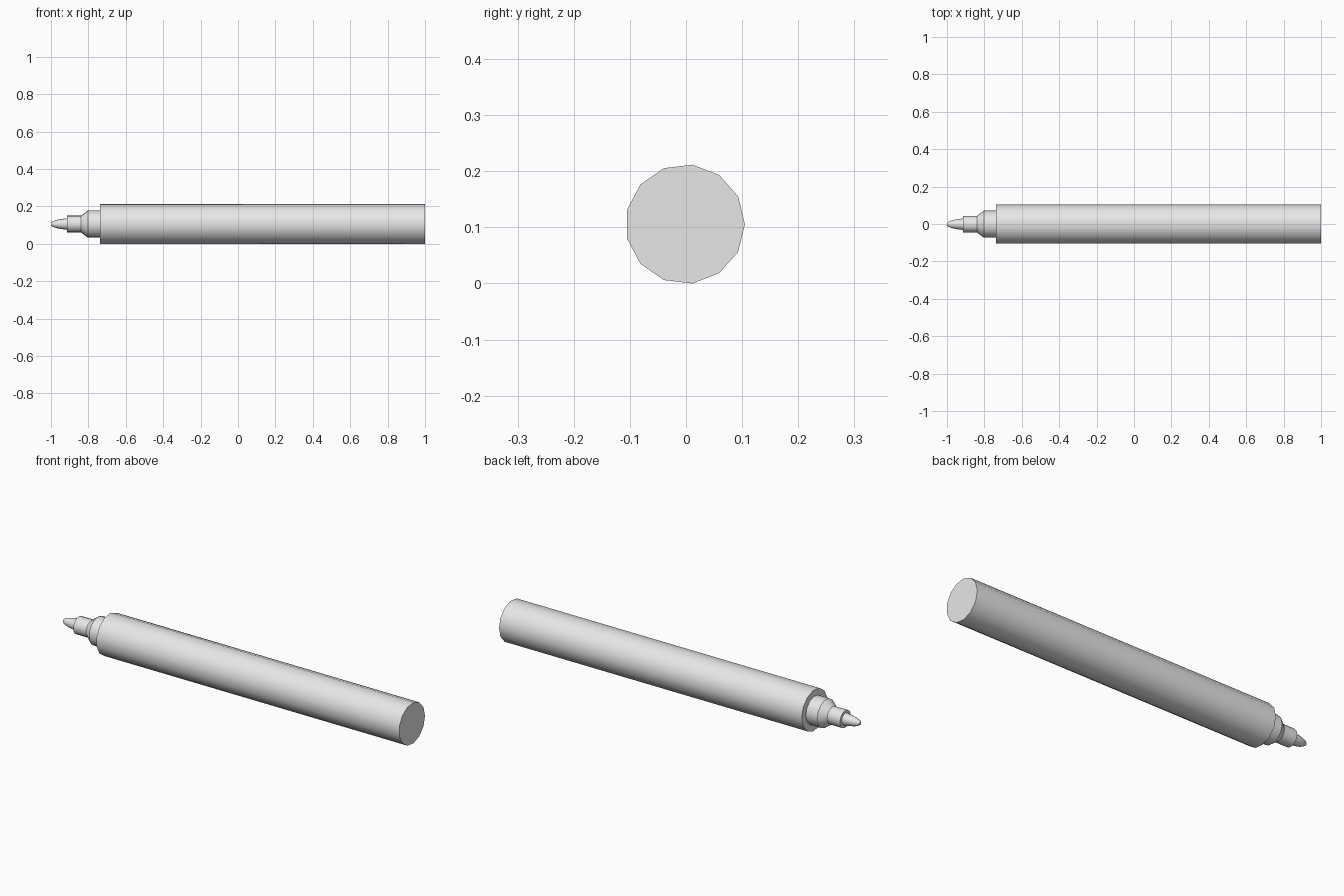
import bpy, bmesh, math

cube = bpy.data.objects.get("Cube")
if cube:
    bpy.data.objects.remove(cube, do_unlink=True)

SIDES = 13
CENTRE_Y, CENTRE_Z = -0.0016, 0.1058

grey = bpy.data.materials.new("light_grey")
grey.use_nodes = True
grey.diffuse_color = (0.8, 0.8, 0.8, 1)
grey.node_tree.nodes["Principled BSDF"].inputs["Base Color"].default_value = (0.8, 0.8, 0.8, 1)


def turned_part(name, profile, cap_start=False, cap_end=False):
    """Lathe (x, radius) points, ordered from tip to tail, around the pen axis."""
    bm = bmesh.new()
    rings = []
    for x, r in profile:
        angles = [math.tau * j / SIDES for j in range(SIDES)]
        rings.append([bm.verts.new((x, r * math.cos(a), r * math.sin(a))) for a in angles])
    for a, b in zip(rings, rings[1:]):
        for j in range(SIDES):
            k = (j + 1) % SIDES
            bm.faces.new((a[j], a[k], b[k], b[j]))
    if cap_start:
        bm.faces.new(rings[0][::-1])
    if cap_end:
        bm.faces.new(rings[-1])
    mesh = bpy.data.meshes.new(name)
    bm.to_mesh(mesh)
    bm.free()
    mesh.materials.append(grey)
    mesh.shade_smooth()
    mesh.set_sharp_from_angle(angle=math.radians(32))
    obj = bpy.data.objects.new(name, mesh)
    obj.location = (0, CENTRE_Y, CENTRE_Z)
    bpy.context.collection.objects.link(obj)


# Rounded writing nib
turned_part("nib", [(-1, 0.007), (-0.99, 0.015), (-0.97, 0.022), (-0.945, 0.027), (-0.914, 0.031)],
            cap_start=True)
# Narrow nib holder with its front shoulder
turned_part("nib_holder", [(-0.914, 0.031), (-0.914, 0.045), (-0.84, 0.045)])
# Collar with tapered front
turned_part("collar", [(-0.84, 0.045), (-0.803, 0.073), (-0.738, 0.073)])
# Long barrel with front shoulder and flat tail
turned_part("barrel", [(-0.738, 0.073), (-0.738, 0.1066), (1, 0.1066)], cap_end=True)
